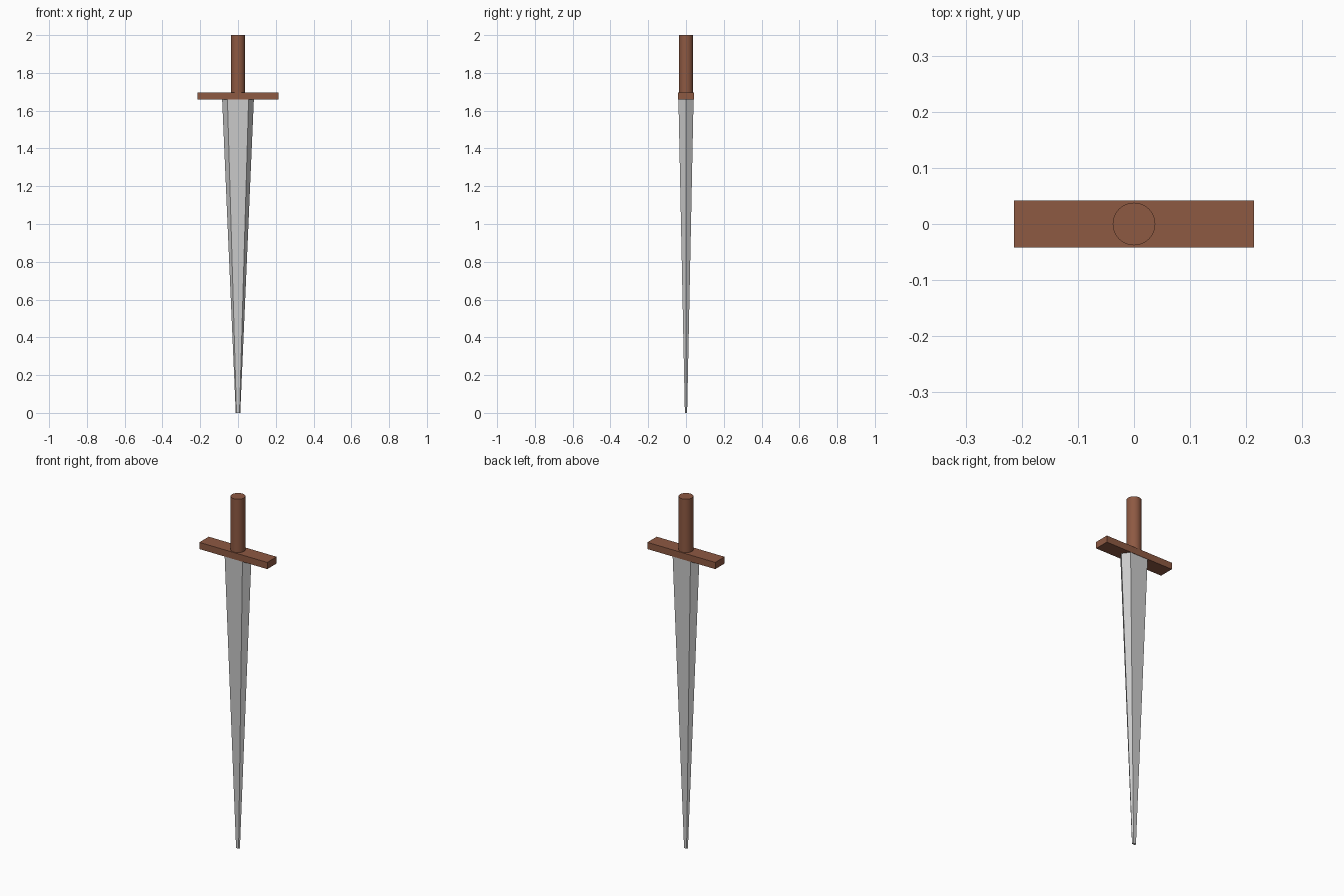
import bpy, bmesh

if "Cube" in bpy.data.objects:
    bpy.data.objects.remove(bpy.data.objects["Cube"])

brown = bpy.data.materials.new("brown_wood")
brown.diffuse_color = (0.27, 0.10, 0.055, 1)
brown.use_nodes = True
brown.node_tree.nodes["Principled BSDF"].inputs["Base Color"].default_value = brown.diffuse_color

# Blade: flattened hexagonal section tapering to a small blunt tip
def section(bm, half_width, half_flat, half_depth, z):
    pts = [(-half_width, 0), (-half_flat, -half_depth), (half_flat, -half_depth),
           (half_width, 0), (half_flat, half_depth), (-half_flat, half_depth)]
    return [bm.verts.new((x, y, z)) for x, y in pts]

bm = bmesh.new()
tip = section(bm, 0.012, 0.008, 0.006, 0.0)
root = section(bm, 0.084, 0.056, 0.040, 1.66)
bm.faces.new(tip[::-1])
bm.faces.new(root)
for i in range(6):
    j = (i + 1) % 6
    bm.faces.new((tip[i], tip[j], root[j], root[i]))
mesh = bpy.data.meshes.new("blade")
bm.to_mesh(mesh)
bm.free()
bpy.context.collection.objects.link(bpy.data.objects.new("blade", mesh))

# Crossguard: a plain rectangular bar
bpy.ops.mesh.primitive_cube_add(size=1, location=(0, 0, 1.677))
guard = bpy.context.object
guard.name = "crossguard"
guard.scale = (0.427, 0.084, 0.038)
bpy.ops.object.transform_apply(location=False, rotation=False, scale=True)
guard.data.materials.append(brown)

# Grip: smooth round handle
bpy.ops.mesh.primitive_cylinder_add(vertices=32, radius=0.038, depth=0.31,
                                    location=(0, 0, 1.845))
grip = bpy.context.object
grip.name = "grip"
grip.data.materials.append(brown)
bpy.ops.object.shade_smooth_by_angle()
